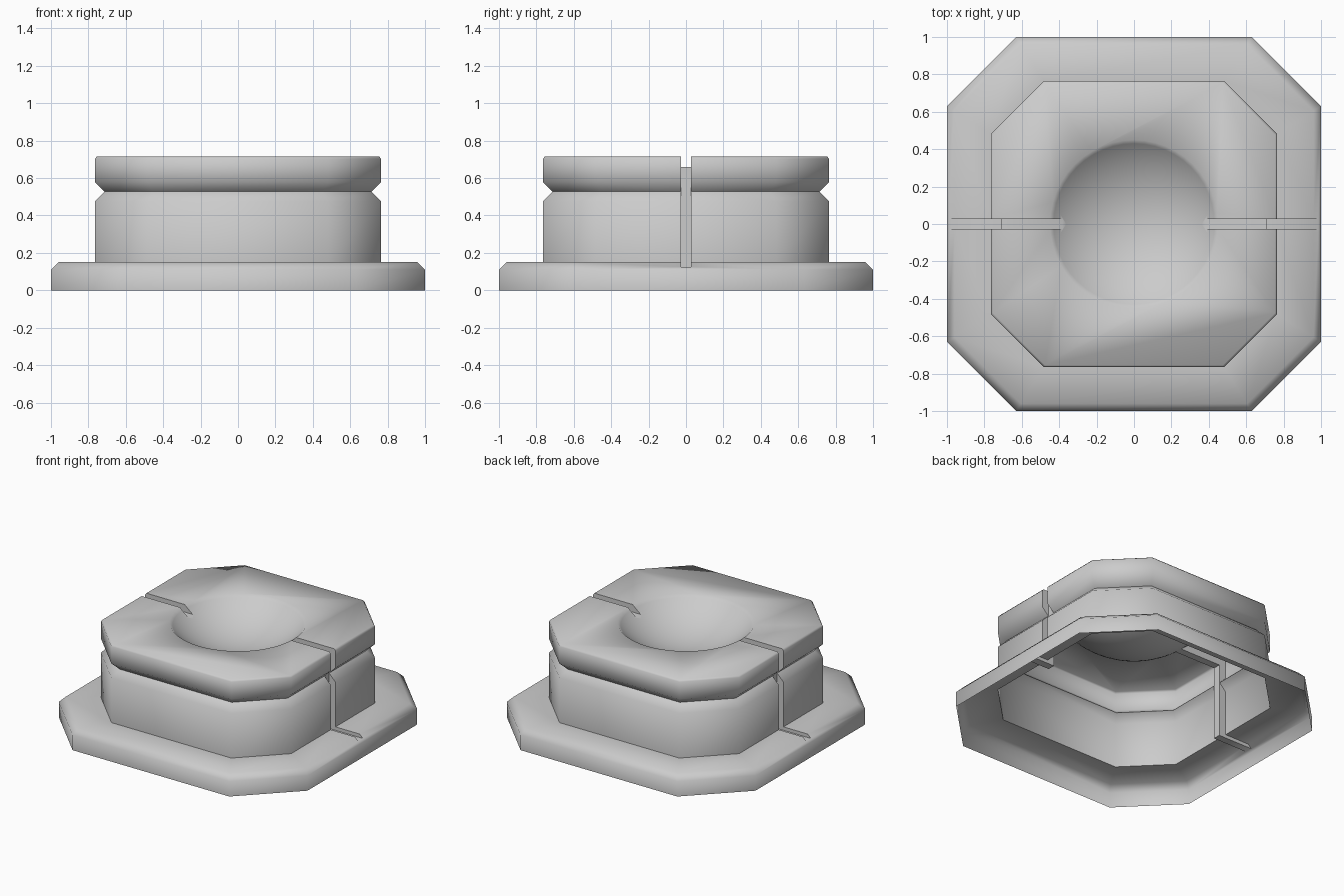
import bpy, bmesh

if "Cube" in bpy.data.objects:
    bpy.data.objects.remove(bpy.data.objects["Cube"])

CUT = 0.63   # corner position of the octagon relative to its half width


def make_object(name, bm):
    bmesh.ops.recalc_face_normals(bm, faces=bm.faces)
    mesh = bpy.data.meshes.new(name)
    bm.to_mesh(mesh)
    bm.free()
    obj = bpy.data.objects.new(name, mesh)
    bpy.context.collection.objects.link(obj)
    return obj


def octagon(bm, r, z):
    c = r * CUT
    pts = [(r, -c), (r, c), (c, r), (-c, r), (-r, c), (-r, -c), (-c, -r), (c, -r)]
    return [bm.verts.new((x, y, z)) for x, y in pts]


# Octagonal body: skirt, flange, wall, V groove and rim
profile = [(1, 0), (1, 0.11), (0.96, 0.15), (0.765, 0.15), (0.765, 0.475),
           (0.714, 0.527), (0.765, 0.578), (0.765, 0.703), (0.755, 0.715)]
bm = bmesh.new()
rings = [octagon(bm, r, z) for r, z in profile]
for a, b in zip(rings, rings[1:]):
    for i in range(8):
        j = (i + 1) % 8
        bm.faces.new((a[i], a[j], b[j], b[i]))
bm.faces.new(rings[0])
bm.faces.new(rings[-1])
body = make_object("socket_body", bm)

# Cutter for the shallow bowl
bm = bmesh.new()
bmesh.ops.create_uvsphere(bm, u_segments=48, v_segments=48, radius=0.652)
bmesh.ops.translate(bm, verts=bm.verts, vec=(0, 0, 1.187))
cutters = [make_object("bowl_cutter", bm)]

# Cutters for the slots that run over the rim, wall and flange on both sides
slot = [(0.3, 0.66), (0.711, 0.66), (0.711, 0.125), (1.1, 0.125), (1.1, 0.9), (0.3, 0.9)]
for side, label in ((1, "right"), (-1, "left")):
    bm = bmesh.new()
    face = bm.faces.new([bm.verts.new((side * x, -0.027, z)) for x, z in slot])
    ext = bmesh.ops.extrude_face_region(bm, geom=[face])
    moved = [g for g in ext["geom"] if isinstance(g, bmesh.types.BMVert)]
    bmesh.ops.translate(bm, verts=moved, vec=(0, 0.054, 0))
    cutters.append(make_object(label + "_slot_cutter", bm))

bpy.context.view_layer.objects.active = body
body.select_set(True)
for cutter in cutters:
    mod = body.modifiers.new(cutter.name, 'BOOLEAN')
    mod.operation = 'DIFFERENCE'
    mod.solver = 'EXACT'
    mod.object = cutter
    bpy.ops.object.modifier_apply(modifier=mod.name)
for cutter in cutters:
    bpy.data.objects.remove(cutter)

# Open underside: the body is a thin shell
bm = bmesh.new()
bm.from_mesh(body.data)
bottom = [f for f in bm.faces if all(v.co.z < 0.001 for v in f.verts)]
bmesh.ops.delete(bm, geom=bottom, context='FACES')
bm.to_mesh(body.data)
bm.free()

bpy.ops.object.shade_smooth_by_angle(angle=0.9)
